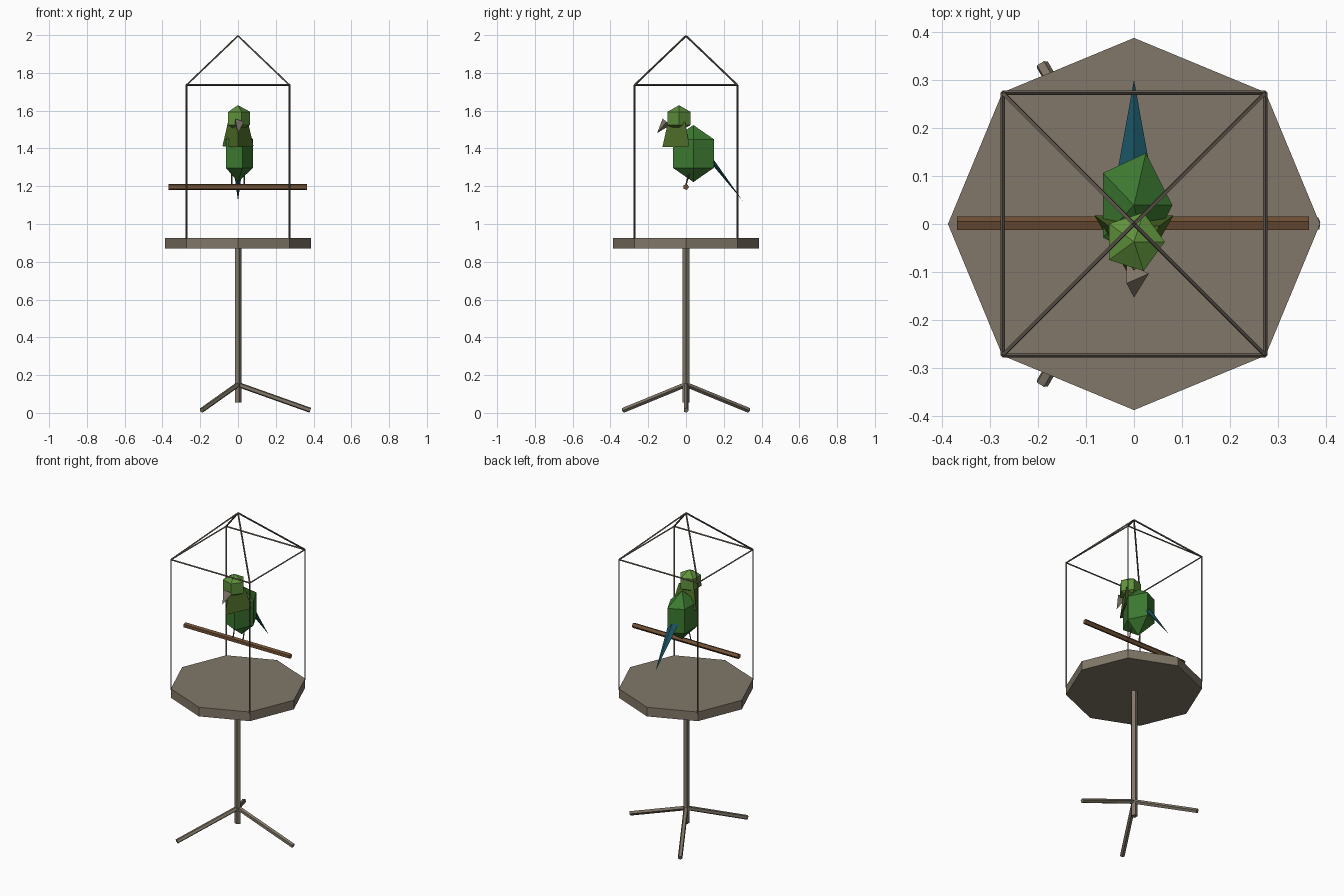
import bpy
from math import sin, cos, pi
from mathutils import Vector

if "Cube" in bpy.data.objects:
    bpy.data.objects.remove(bpy.data.objects["Cube"])


def material(name, rgb):
    m = bpy.data.materials.new(name)
    m.diffuse_color = (*rgb, 1)
    m.use_nodes = True
    m.node_tree.nodes["Principled BSDF"].inputs["Base Color"].default_value = m.diffuse_color
    return m


stone = material("taupe", (0.22, 0.185, 0.14))
wire = material("wire", (0.12, 0.10, 0.08))
wood = material("wood", (0.17, 0.085, 0.037))
green = material("body_green", (0.045, 0.19, 0.03))
light = material("head_green", (0.115, 0.28, 0.045))
olive = material("olive", (0.075, 0.15, 0.02))
teal = material("teal", (0.01, 0.085, 0.12))


def stack(name, mat, a, b, n, profile, flat=1.0, phase=0.0):
    """Flat-sided solid along a-b; profile is (fraction, radius) pairs, radius 0 is a point."""
    a, b = Vector(a), Vector(b)
    d = (b - a).normalized()
    ref = Vector((0, 1, 0)) if abs(d.x) > 0.9 else Vector((1, 0, 0))
    u = (ref - d * ref.dot(d)).normalized()
    v = d.cross(u) * flat
    verts, faces, rings = [], [], []
    for t, r in profile:
        k = n if r else 1
        rings.append(list(range(len(verts), len(verts) + k)))
        for i in range(k):
            ang = phase + 2 * pi * i / n
            verts.append(a.lerp(b, t) + (u * cos(ang) + v * sin(ang)) * r)
    for lo, hi in zip(rings, rings[1:]):
        for i in range(n):
            j = (i + 1) % n
            if len(lo) == 1:
                faces.append((lo[0], hi[j], hi[i]))
            elif len(hi) == 1:
                faces.append((lo[i], lo[j], hi[0]))
            else:
                faces.append((lo[i], lo[j], hi[j], hi[i]))
    if len(rings[0]) > 1:
        faces.append(rings[0][::-1])
    if len(rings[-1]) > 1:
        faces.append(rings[-1])
    me = bpy.data.meshes.new(name)
    me.from_pydata(verts, [], faces)
    me.materials.append(mat)
    ob = bpy.data.objects.new(name, me)
    bpy.context.collection.objects.link(ob)
    return ob


def rod(name, mat, a, b, r, n):
    return stack(name, mat, a, b, n, [(0, r), (1, r)])


def ball(name, mat, c, rx, ry, rz):
    y = ry / rx
    return stack(name, mat, (c[0], c[1], c[2] - rz), (c[0], c[1], c[2] + rz), 5,
                 [(0, 0), (0.25, 0.866 * rx), (0.75, 0.866 * rx), (1, 0)], y)


# stand: tray, post and three splayed feet
rod("tray", stone, (0, 0, 0.87), (0, 0, 0.927), 0.387, 8)
rod("post", stone, (0, 0, 0.055), (0, 0, 0.88), 0.019, 5)
for i in range(3):
    ang = 2 * pi * i / 3
    rod(f"foot_{i + 1}", stone, (0, 0, 0.15),
        (0.383 * cos(ang), 0.383 * sin(ang), 0.014), 0.014, 5)

# cage: uprights, top frame and roof wires
c = 0.273
corners = [(c, c), (-c, c), (-c, -c), (c, -c)]
for i, (x, y) in enumerate(corners):
    x2, y2 = corners[(i + 1) % 4]
    rod(f"cage_upright_{i + 1}", wire, (x, y, 0.92), (x, y, 1.737), 0.005, 4)
    rod(f"cage_top_rail_{i + 1}", wire, (x, y, 1.735), (x2, y2, 1.735), 0.005, 4)
    rod(f"cage_roof_wire_{i + 1}", wire, (x, y, 1.735), (0, 0, 1.996), 0.005, 4)

# perch
rod("perch", wood, (-0.368, 0, 1.196), (0.364, 0, 1.196), 0.016, 5)

# bird
ball("bird_body", green, (0, 0.039, 1.373), 0.092, 0.132, 0.151)
ball("bird_head", light, (0, -0.037, 1.559), 0.074, 0.074, 0.07)
stack("neck_ruff", olive, (0, -0.03, 1.41), (0, -0.035, 1.54), 3,
      [(0, 0.095), (1, 0.061)], phase=-pi / 2)
stack("beak", stone, (0, -0.103, 1.541), (0, -0.153, 1.481), 3, [(0, 0.031), (1, 0)])
stack("tail", teal, (0, 0.09, 1.395), (0, 0.3, 1.123), 4, [(0, 0.038), (1, 0)], flat=0.4)
for s, side in ((-1, "left"), (1, "right")):
    rod(f"bird_leg_{side}", wire, (s * 0.034, 0.022, 1.29), (s * 0.034, -0.002, 1.2), 0.004, 4)
